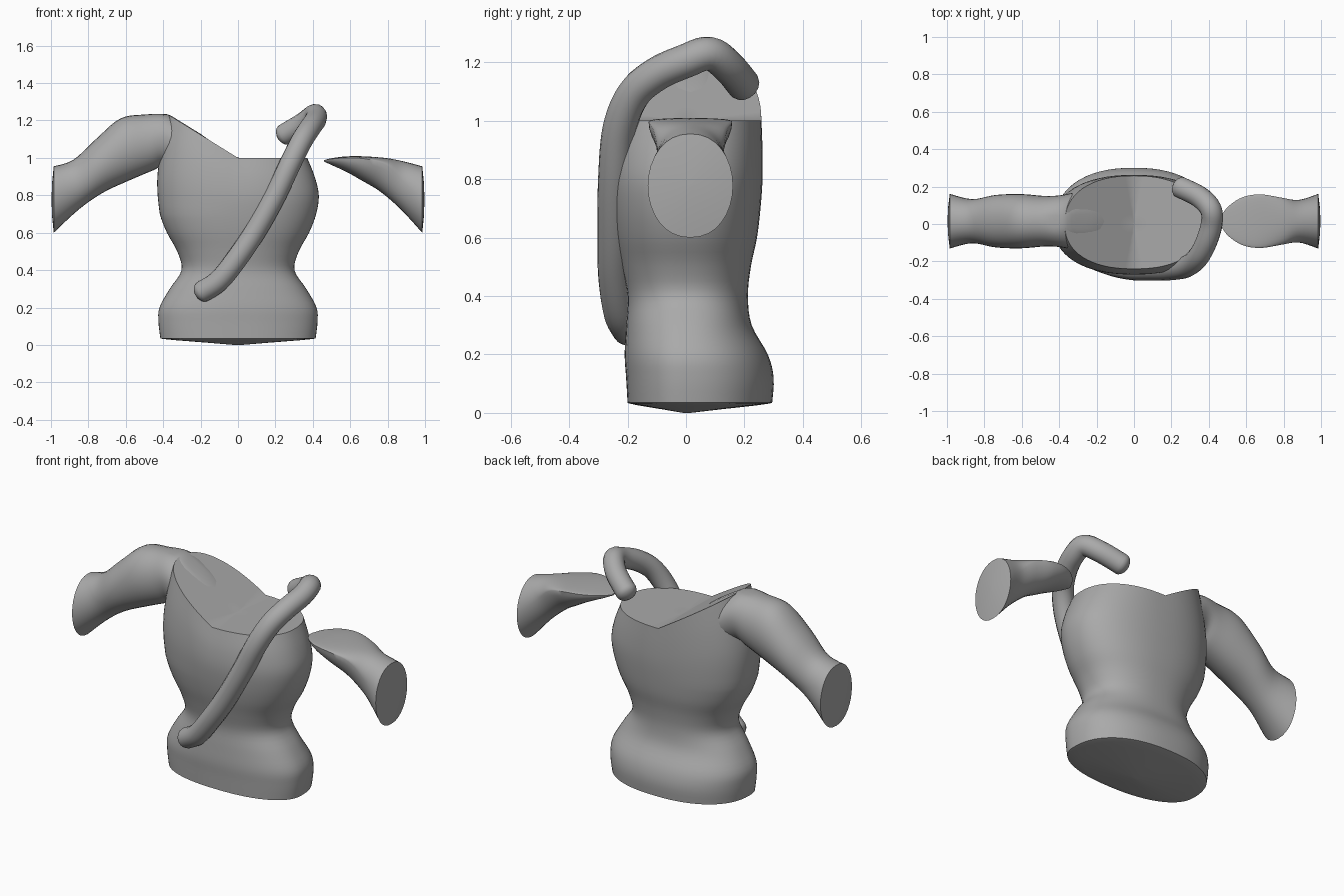
import bpy, math
from mathutils import Vector

if "Cube" in bpy.data.objects:
    bpy.data.objects.remove(bpy.data.objects["Cube"])

grey = bpy.data.materials.new("stone grey")
grey.diffuse_color = (0.4, 0.4, 0.4, 1)
grey.use_nodes = True
grey.node_tree.nodes["Principled BSDF"].inputs["Base Color"].default_value = grey.diffuse_color


def finish(obj, angle=40):
    """Give an object its colour and smooth shading with sharp rims."""
    obj.data.materials.append(grey)
    bpy.ops.object.select_all(action='DESELECT')
    obj.select_set(True)
    bpy.context.view_layer.objects.active = obj
    bpy.ops.object.shade_smooth_by_angle(angle=math.radians(angle))


def spline(rows, steps):
    """Catmull-Rom interpolation through rows of numbers."""
    out = []
    for i in range(len(rows) - 1):
        a, b = rows[max(i - 1, 0)], rows[i]
        c, d = rows[i + 1], rows[min(i + 2, len(rows) - 1)]
        for s in range(steps):
            t = s / steps
            out.append([0.5 * (2 * q + (r - p) * t + (2 * p - 5 * q + 4 * r - w) * t * t
                               + (3 * q - p - 3 * r + w) * t ** 3)
                        for p, q, r, w in zip(a, b, c, d)])
    return out + [list(rows[-1])]


def loft(name, rings):
    """Skin equal-sized rings of points and close both ends."""
    n = len(rings[0])
    verts = [p for ring in rings for p in ring]
    faces = [(k * n + i, k * n + (i + 1) % n, (k + 1) * n + (i + 1) % n, (k + 1) * n + i)
             for k in range(len(rings) - 1) for i in range(n)]
    faces += [tuple(reversed(range(n))), tuple(range(len(verts) - n, len(verts)))]
    mesh = bpy.data.meshes.new(name)
    mesh.from_pydata(verts, [], faces)
    obj = bpy.data.objects.new(name, mesh)
    bpy.context.collection.objects.link(obj)
    finish(obj)
    return obj


def power(v, e):
    return math.copysign(abs(v) ** (2 / e), v)


def top(x):
    """Height of the broken upper surface: sloped at the left, then level."""
    return 1.0 + max(0.0, min(-x, 0.37)) * 0.62


N = 64
ANGLES = [2 * math.pi * i / N for i in range(N)]

# Torso: z, half width, front depth, back depth
torso_rows = [
    (0.035, 0.415, 0.20, 0.295), (0.12, 0.425, 0.205, 0.30), (0.20, 0.42, 0.21, 0.28),
    (0.30, 0.365, 0.205, 0.225), (0.40, 0.302, 0.20, 0.212), (0.50, 0.325, 0.22, 0.222),
    (0.60, 0.38, 0.245, 0.243), (0.70, 0.418, 0.262, 0.255), (0.80, 0.432, 0.27, 0.262),
    (0.90, 0.41, 0.262, 0.262), (1.0, 0.37, 0.24, 0.258)]


def torso_ring(z, w, front, back, scale=1.0):
    ring = []
    for a in ANGLES:
        c, s = math.cos(a), math.sin(a)
        x = w * power(c, 2.3) * scale
        y = (back if s > 0 else front) * power(s, 2.3) * scale
        # the upper chest stretches up to the broken surface
        h = z if z < 0.7 else 0.7 + (z - 0.7) * (top(x) - 0.7) / 0.3
        ring.append((x, y, h))
    return ring


rows = spline(torso_rows, 4)
rings = [[(x * s, y * s, z) for x, y, _ in torso_ring(*rows[0])]
         for s, z in ((0.05, 0.0), (0.4, 0.012), (0.8, 0.025), (0.97, 0.032))]
rings += [torso_ring(*r) for r in rows]
rings += [torso_ring(*rows[-1], scale=s) for s in (0.97, 0.8, 0.6, 0.4, 0.2, 0.02)]
loft("torso", rings)


# Arms: top x, top z, bottom x, bottom z, half depth, height of widest point (0-1)
def arm(name, rows, cut):
    rings = []
    for tx, tz, bx, bz, d, f in spline(rows, 5):
        ring = []
        for a in ANGLES[::2]:
            s = math.sin(a)
            k = f + (1 - f) * s if s > 0 else f + f * s
            x = bx + (tx - bx) * k
            z = bz + (tz - bz) * k
            if cut:
                z = min(z, top(x) + 0.004)
            ring.append((x, 0.015 + d * power(math.cos(a), 2.2), z))
        rings.append(ring)
    # slightly domed end
    last = rings[-1]
    mid = sum((Vector(p) for p in last), Vector()) / len(last)
    bulge = Vector((math.copysign(0.012, mid.x), 0, 0))
    for s in (0.96, 0.5, 0.05):
        rings.append([tuple(mid + (Vector(p) - mid) * s + bulge * (1 - s * s)) for p in last])
    if rows[-1][0] < 0:
        rings = [r[::-1] for r in rings]
    loft(name, rings)


arm("left_arm", [
    (-0.12, 1.07, -0.15, 0.86, 0.19, 0.5), (-0.26, 1.17, -0.29, 0.90, 0.165, 0.55),
    (-0.38, 1.235, -0.39, 0.96, 0.14, 0.55), (-0.50, 1.232, -0.45, 0.935, 0.135, 0.5),
    (-0.63, 1.21, -0.58, 0.88, 0.145, 0.5), (-0.76, 1.10, -0.72, 0.815, 0.14, 0.5),
    (-0.88, 0.99, -0.85, 0.725, 0.118, 0.5), (-0.985, 0.955, -0.985, 0.60, 0.146, 0.5)], True)

arm("right_arm_fragment", [
    (0.46, 0.988, 0.46, 0.980, 0.015, 0.9), (0.50, 0.998, 0.50, 0.962, 0.075, 0.9),
    (0.58, 1.008, 0.58, 0.925, 0.128, 0.9), (0.68, 1.008, 0.66, 0.88, 0.143, 0.9),
    (0.80, 0.998, 0.76, 0.82, 0.125, 0.8), (0.89, 0.98, 0.87, 0.725, 0.114, 0.6),
    (0.985, 0.955, 0.985, 0.60, 0.146, 0.5)], False)

# Strap: tube running diagonally over the chest and hooking above the shoulder
path = [(-0.19, -0.195, 0.285), (-0.10, -0.225, 0.345), (0.0, -0.243, 0.47), (0.10, -0.245, 0.62),
        (0.20, -0.243, 0.80), (0.28, -0.228, 0.97), (0.34, -0.18, 1.09), (0.385, -0.10, 1.16),
        (0.415, 0.0, 1.205), (0.41, 0.08, 1.23), (0.35, 0.145, 1.185), (0.25, 0.195, 1.125)]
points = [Vector(p) for p in spline(path, 5)]
R = 0.058
rings = []
normal = Vector((0, -1, 0))
for i, p in enumerate(points):
    t = (points[min(i + 1, len(points) - 1)] - points[max(i - 1, 0)]).normalized()
    normal = (normal - t * normal.dot(t)).normalized()
    side = t.cross(normal)
    circle = [(normal * math.cos(a) + side * math.sin(a)) * R for a in ANGLES[::4]]
    section = [(0, 1)]
    # rounded tips
    if i == 0:
        section = [(-math.cos(b), math.sin(b)) for b in (0.1, 0.5, 0.9, 1.25, math.pi / 2)]
    elif i == len(points) - 1:
        section = [(math.cos(b), math.sin(b)) for b in (math.pi / 2, 1.25, 0.9, 0.5, 0.1)]
    for o, s in section:
        rings.append([tuple(p + t * o * R * 0.7 + c * s) for c in circle])
loft("strap", rings)
